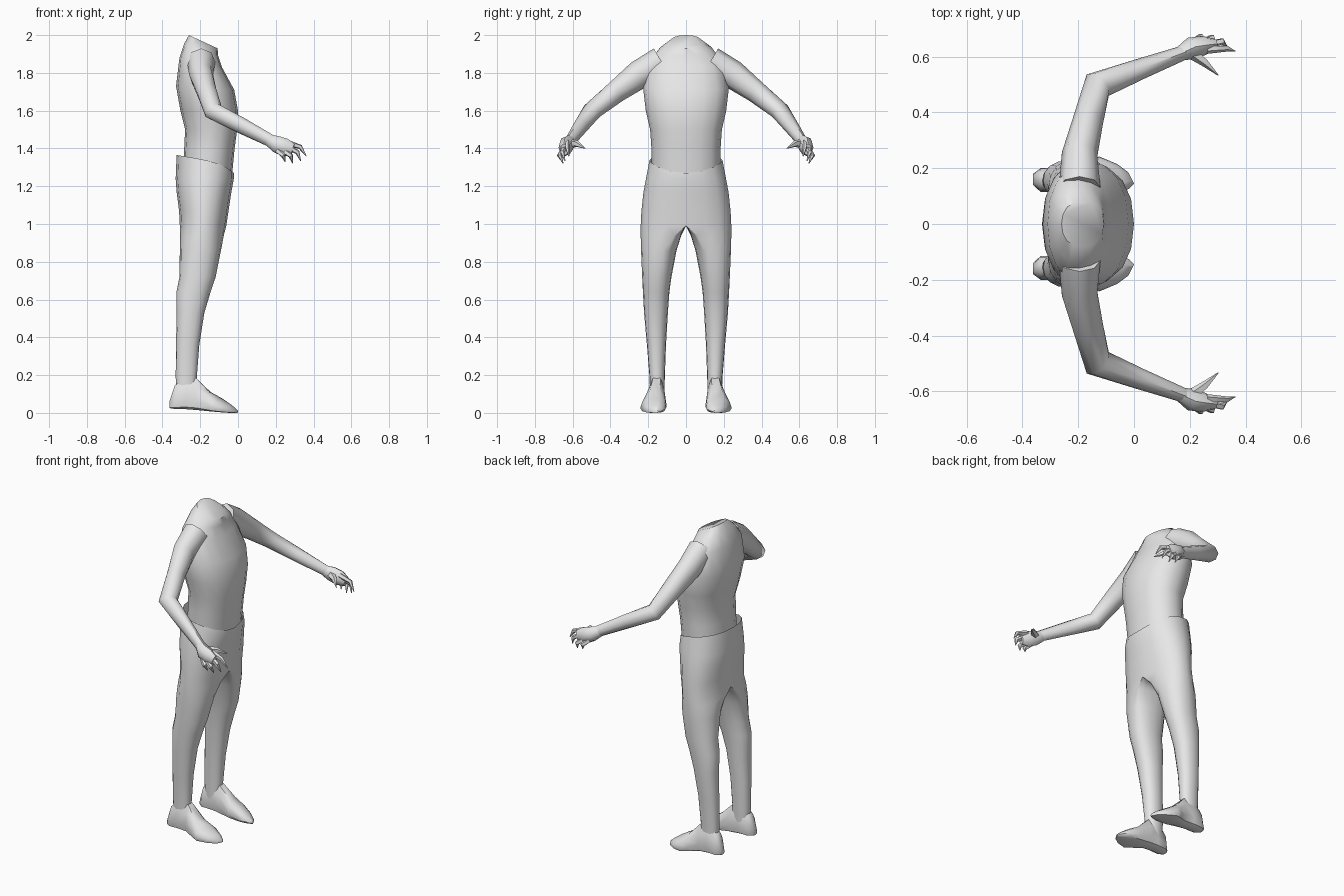
import bpy, bmesh, math
from mathutils import Vector

if "Cube" in bpy.data.objects:
    bpy.data.objects.remove(bpy.data.objects["Cube"])

grey = bpy.data.materials.new("plain_grey")
grey.diffuse_color = (0.8, 0.8, 0.8, 1)
grey.use_nodes = True
grey.node_tree.nodes["Principled BSDF"].inputs["Base Color"].default_value = grey.diffuse_color


def loft(name, rings, cap_start=True, cap_end=True, mirror=True, seam=False):
    """Skin a list of equal-length point rings, optionally mirrored across y."""
    bm = bmesh.new()
    vs = [[bm.verts.new(p) for p in r] for r in rings]
    n = len(vs[0])
    for a, b in zip(vs, vs[1:]):
        for i in range(n):
            q = (a[i], a[(i + 1) % n], b[(i + 1) % n], b[i])
            if seam and all(abs(v.co.y) < 1e-5 for v in q):
                continue  # leave the mirror plane open
            bm.faces.new(q)
    if cap_start:
        bm.faces.new(vs[0])
    if cap_end:
        bm.faces.new(vs[-1])
    bmesh.ops.recalc_face_normals(bm, faces=bm.faces)
    me = bpy.data.meshes.new(name)
    bm.to_mesh(me)
    bm.free()
    me.materials.append(grey)
    ob = bpy.data.objects.new(name, me)
    bpy.context.collection.objects.link(ob)
    if seam:  # outward is +y on the modelled half
        widest = max(me.polygons, key=lambda p: p.center.y)
        if widest.normal.y < 0:
            me.flip_normals()
    bpy.ops.object.select_all(action='DESELECT')
    ob.select_set(True)
    bpy.context.view_layer.objects.active = ob
    bpy.ops.object.shade_smooth_by_angle(angle=math.radians(50))
    if mirror:
        m = ob.modifiers.new("Mirror", 'MIRROR')
        m.use_axis = (False, True, False)
        m.use_clip = True
    return ob


def power(v, e):
    return math.copysign(abs(v) ** e, v)


def tube(name, pts, n=8):
    """Tapered limb along a path of (x, y, z, side radius, up radius)."""
    c = [Vector(p[:3]) for p in pts]
    rings = []
    for i, p in enumerate(pts):
        t = Vector()
        if i:
            t += (c[i] - c[i - 1]).normalized()
        if i < len(c) - 1:
            t += (c[i + 1] - c[i]).normalized()
        t.normalize()
        side = t.cross(Vector((0, 0, 1))).normalized()
        up = side.cross(t)
        rings.append([c[i] + side * p[3] * math.cos(2 * math.pi * k / n)
                      + up * p[4] * math.sin(2 * math.pi * k / n) for k in range(n)])
    return loft(name, rings)


# Torso: back x, back z, front x, front z, half width
torso = []
for xb, zb, xf, zf, w in [
        (-.26, 2.0, -.108, 1.93, .083), (-.285, 1.955, -.105, 1.89, .145),
        (-.31, 1.88, -.085, 1.83, .20), (-.328, 1.73, -.02, 1.71, .227),
        (-.305, 1.60, 0, 1.60, .213), (-.28, 1.50, -.004, 1.50, .19),
        (-.285, 1.40, -.018, 1.40, .183), (-.29, 1.30, -.035, 1.22, .18)]:
    ring = []
    for k in range(16):
        a = 2 * math.pi * k / 16
        s = (1 + power(math.cos(a), .9)) / 2
        ring.append((xb + (xf - xb) * s, w * power(math.sin(a), .9), zb + (zf - zb) * s))
    torso.append(ring)
loft("torso", torso, mirror=False)

# Trousers: z, back x, front x, inner y, middle y, outer y
trousers = []
for z, xb, xf, yi, yc, yo in [
        (None, -.325, -.022, 0, 0, .193), (1.24, -.33, -.022, 0, 0, .212),
        (1.17, -.325, -.035, 0, 0, .225), (1.07, -.312, -.05, 0, 0, .236),
        (.99, -.308, -.062, 0, 0, .24), (.94, -.308, -.075, .025, .06, .24),
        (.86, -.308, -.09, .05, .12, .238), (.72, -.31, -.118, .077, .148, .232),
        (.64, -.326, -.145, .088, .155, .228), (.53, -.325, -.178, .096, .16, .222),
        (.36, -.328, -.205, .106, .158, .207), (.19, -.33, -.218, .112, .155, .193),
        (.09, -.325, -.22, .115, .155, .19)]:
    ring = []
    for k in range(16):
        a = -math.pi / 2 + 2 * math.pi * k / 16
        c, s = power(math.cos(a), .9), power(math.sin(a), .9)
        y = yc + c * (yo - yc if k <= 8 else yc - yi)
        if k in (0, 8):
            y = yc
        t = (s + 1) / 2
        zz = z if z else 1.365 - .05 * t - .045 * t ** 5  # sloping waistline
        ring.append((xb + (xf - xb) * t, y, zz))
    trousers.append(ring)
loft("trousers", trousers, cap_start=False, seam=True)

# Feet: x, inner y, outer y, sole z, top z, forward slant of the inner side
feet = []
for x, y0, y1, z0, z1, slant in [
        (-.362, .14, .18, .025, .065, 0), (-.335, .115, .20, .02, .15, 0),
        (-.275, .113, .20, .018, .20, 0), (-.22, .11, .20, .014, .19, 0),
        (-.15, .103, .228, .008, .115, .01), (-.095, .105, .242, .004, .078, .03),
        (-.04, .125, .215, 0, .042, .02), (-.01, .145, .185, 0, .018, .01)]:
    ring = []
    for k in range(10):
        a = 2 * math.pi * k / 10
        c, s = math.cos(a), math.sin(a)
        c, s = power(c, .7), power(s, .5 if s < 0 else 1.1)
        mid = z0 + (z1 - z0) * .3
        z = mid + s * (z1 - mid if s > 0 else mid - z0)
        ring.append((x - slant * c, (y0 + y1) / 2 + c * (y1 - y0) / 2, z))
    feet.append(ring)
loft("feet", feet)

# Arms
tube("arms", [(-.195, .13, 1.86, .075, .08), (-.195, .25, 1.79, .064, .076),
              (-.165, .37, 1.70, .055, .06), (-.13, .498, 1.597, .055, .05),
              (.02, .555, 1.52, .038, .043), (.18, .615, 1.437, .026, .033)])

# Hands
tube("palms", [(.165, .61, 1.443, .026, .033), (.205, .63, 1.422, .04, .045),
               (.25, .64, 1.405, .035, .048), (.29, .645, 1.393, .02, .033)])

# Fingers: base, knuckle, tip
fingers = [((.26, .625, 1.43), (.33, .63, 1.408), (.362, .62, 1.358)),
           ((.26, .64, 1.41), (.315, .655, 1.38), (.332, .64, 1.333)),
           ((.24, .65, 1.39), (.28, .668, 1.36), (.29, .65, 1.32)),
           ((.21, .65, 1.39), (.24, .672, 1.362), (.25, .655, 1.328))]
for i, (b, k, t) in enumerate(fingers):
    tube(f"fingers_{i + 1}", [(*b, .015, .017), (*k, .012, .013), (*t, .002, .002)], 5)

# Thumbs
tube("thumbs", [(.20, .62, 1.425, .025, .026), (.255, .578, 1.425, .015, .018),
                (.302, .534, 1.40, .002, .002)], 5)
